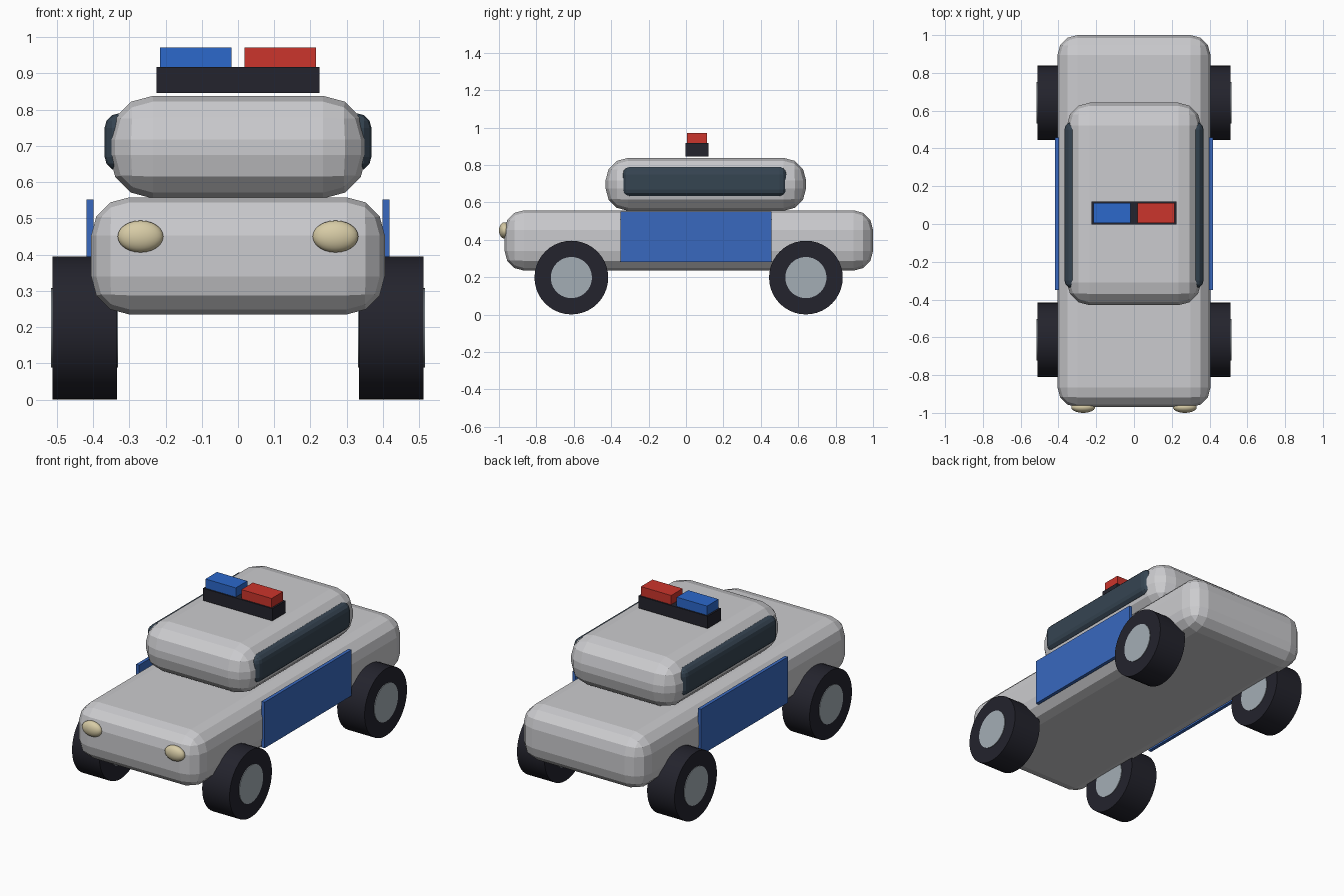
import bpy
from math import pi

default = bpy.data.objects.get("Cube")
if default:
    bpy.data.objects.remove(default, do_unlink=True)


def material(name, rgb):
    mat = bpy.data.materials.new(name)
    mat.use_nodes = True
    color = (*rgb, 1)
    mat.diffuse_color = color
    mat.node_tree.nodes["Principled BSDF"].inputs["Base Color"].default_value = color
    return mat


silver = material("silver paint", (0.6, 0.6, 0.62))
door_blue = material("door blue", (0.04, 0.14, 0.52))
lamp_blue = material("lamp blue", (0.025, 0.14, 0.6))
lamp_red = material("lamp red", (0.6, 0.035, 0.025))
rubber = material("black rubber", (0.017, 0.017, 0.026))
glass = material("dark glass", (0.036, 0.058, 0.083))
hub_grey = material("hub grey", (0.37, 0.42, 0.46))
cream = material("headlight cream", (0.68, 0.6, 0.38))


def finish(name, mat):
    obj = bpy.context.object
    obj.name = name
    obj.data.materials.append(mat)
    return obj


def box(name, mat, x, y, z, bevel=0, segments=3):
    """Box spanning the given (low, high) ranges, with rounded edges."""
    spans = (x, y, z)
    bpy.ops.mesh.primitive_cube_add(size=1, location=[(a + b) / 2 for a, b in spans])
    obj = finish(name, mat)
    obj.scale = [b - a for a, b in spans]
    bpy.ops.object.transform_apply(location=False, rotation=False, scale=True)
    if bevel:
        mod = obj.modifiers.new("rounded edges", "BEVEL")
        mod.width = bevel
        mod.segments = segments
    return obj


def axle_cylinder(name, mat, radius, width, location):
    bpy.ops.mesh.primitive_cylinder_add(vertices=40, radius=radius, depth=width,
                                        location=location, rotation=(0, pi / 2, 0))
    finish(name, mat)
    bpy.ops.object.shade_smooth_by_angle()


# Body, cabin and side windows
box("body", silver, (-0.405, 0.405), (-0.97, 1.0), (0.235, 0.558), 0.105)
box("cabin", silver, (-0.355, 0.355), (-0.43, 0.642), (0.555, 0.838), 0.12)
box("side_windows", glass, (-0.368, 0.368), (-0.34, 0.54), (0.63, 0.79), 0.04)

# Roof light bar
box("light_bar_base", rubber, (-0.225, 0.225), (-0.003, 0.12), (0.846, 0.918))
box("right_beacon", lamp_blue, (-0.215, -0.018), (0.005, 0.112), (0.918, 0.972))
box("left_beacon", lamp_red, (0.018, 0.215), (0.005, 0.112), (0.918, 0.972))

for side, s in (("left", 1), ("right", -1)):
    # Door panel
    box(side + "_door", door_blue, sorted((s * 0.398, s * 0.418)),
        (-0.35, 0.458), (0.282, 0.552))

    # Headlight
    bpy.ops.mesh.primitive_uv_sphere_add(segments=24, ring_count=12, radius=1,
                                         location=(s * 0.269, -0.97, 0.45))
    lamp = finish(side + "_headlight", cream)
    lamp.scale = (0.063, 0.03, 0.044)
    bpy.ops.object.shade_smooth()

    # Wheels, each with a hub running right through the tyre
    for end, y in (("front", -0.613), ("rear", 0.641)):
        centre = (s * 0.423, y, 0.198)
        axle_cylinder(f"{end}_{side}_tyre", rubber, 0.197, 0.178, centre)
        axle_cylinder(f"{end}_{side}_hub", hub_grey, 0.11, 0.185, centre)
